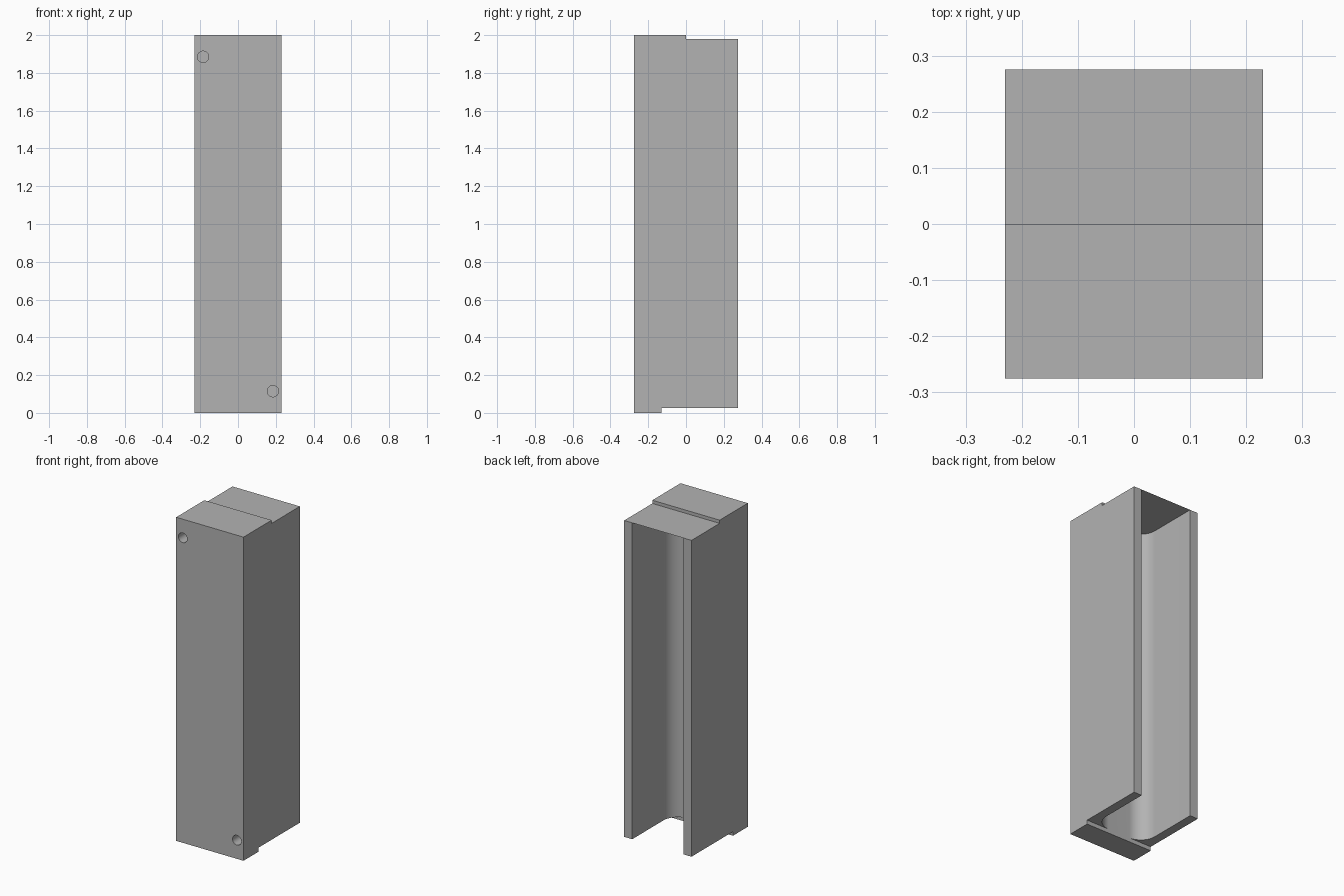
import bpy
import bmesh
import math
from mathutils import Matrix, Vector

cube = bpy.data.objects.get("Cube")
if cube:
    bpy.data.objects.remove(cube, do_unlink=True)

HALF_W, HALF_D, HEIGHT = 0.23, 0.275, 2.0
CHANNEL_HALF, CHANNEL_FLOOR, FILLET = 0.175, -0.13, 0.1
CAP_Z, LIP_Z = 1.98, 0.025
OVER = 0.1  # how far cutters reach past the body

grey = bpy.data.materials.new("plain grey")
grey.use_nodes = True
colour = (0.45, 0.45, 0.45, 1)
grey.diffuse_color = colour
grey.node_tree.nodes["Principled BSDF"].inputs["Base Color"].default_value = colour


def make_object(name, bm):
    bmesh.ops.recalc_face_normals(bm, faces=bm.faces)
    mesh = bpy.data.meshes.new(name)
    bm.to_mesh(mesh)
    bm.free()
    mesh.materials.append(grey)
    obj = bpy.data.objects.new(name, mesh)
    bpy.context.collection.objects.link(obj)
    return obj


def box(name, low, high):
    low, high = Vector(low), Vector(high)
    bm = bmesh.new()
    bmesh.ops.create_cube(bm, size=1)
    bmesh.ops.scale(bm, vec=high - low, verts=bm.verts)
    bmesh.ops.translate(bm, vec=(low + high) / 2, verts=bm.verts)
    return make_object(name, bm)


def channel_cutter():
    # U-shaped section with rounded inner corners, pulled upward
    corner = CHANNEL_HALF - FILLET
    arc = [math.radians(90 * i / 16) for i in range(17)]
    right = [(-corner - FILLET * math.cos(a), CHANNEL_FLOOR + FILLET - FILLET * math.sin(a))
             for a in arc]
    left = [(-x, y) for x, y in reversed(right)]
    back = HALF_D + OVER
    outline = [(-CHANNEL_HALF, back)] + right + left + [(CHANNEL_HALF, back)]
    bm = bmesh.new()
    face = bm.faces.new([bm.verts.new((x, y, -OVER)) for x, y in outline])
    top = bmesh.ops.extrude_face_region(bm, geom=[face])["geom"]
    bmesh.ops.translate(bm, vec=(0, 0, CAP_Z + OVER),
                        verts=[v for v in top if isinstance(v, bmesh.types.BMVert)])
    return make_object("channel_cutter", bm)


def hole_cutter(x, z):
    bm = bmesh.new()
    bmesh.ops.create_cone(bm, cap_ends=True, segments=32, radius1=0.03, radius2=0.03,
                          depth=0.2, matrix=Matrix.Translation((x, -HALF_D, z))
                          @ Matrix.Rotation(math.pi / 2, 4, 'X'))
    return make_object("hole_cutter", bm)


# Solid block, then the rear channel, end steps and front screw holes are cut away
body = box("channel_body", (-HALF_W, -HALF_D, 0), (HALF_W, HALF_D, HEIGHT))
side, back = HALF_W + OVER, HALF_D + OVER
cutters = [
    channel_cutter(),
    box("top_step_cutter", (-side, 0, CAP_Z), (side, back, HEIGHT + OVER)),
    box("bottom_step_cutter", (-side, CHANNEL_FLOOR, -OVER), (side, back, LIP_Z)),
    hole_cutter(-0.185, 1.885),
    hole_cutter(0.185, 0.115),
]

bpy.ops.object.select_all(action='DESELECT')
body.select_set(True)
bpy.context.view_layer.objects.active = body
for cutter in cutters:
    cutter.hide_render = True
    cut = body.modifiers.new(cutter.name, 'BOOLEAN')
    cut.operation = 'DIFFERENCE'
    cut.solver = 'EXACT'
    cut.object = cutter
    bpy.ops.object.modifier_apply(modifier=cut.name)
    bpy.data.objects.remove(cutter, do_unlink=True)

bpy.ops.object.shade_smooth_by_angle(angle=math.radians(30))
